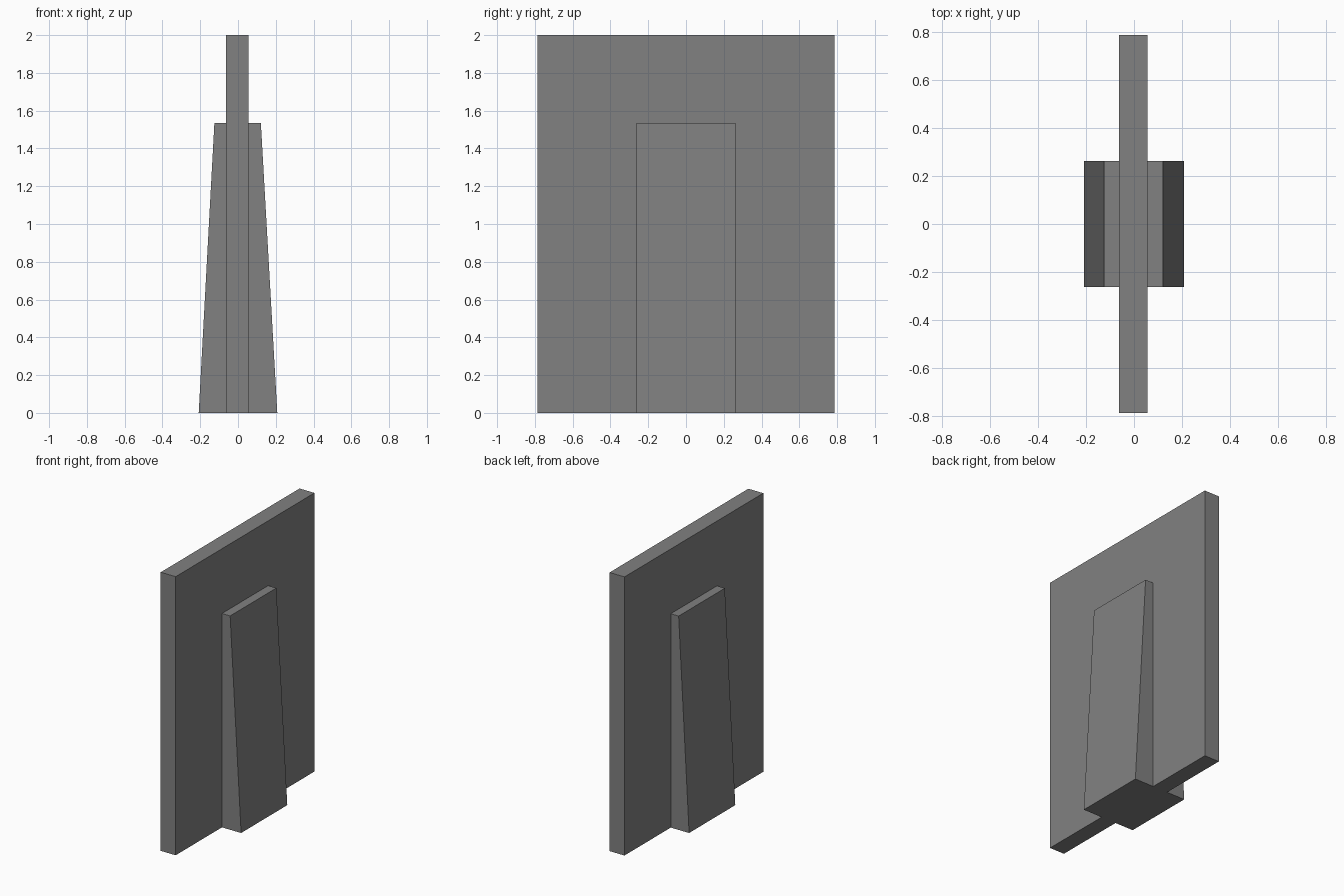
import bpy

if "Cube" in bpy.data.objects:
    bpy.data.objects.remove(bpy.data.objects["Cube"])

grey = bpy.data.materials.new("plain_grey")
grey.diffuse_color = (0.22, 0.22, 0.22, 1)
grey.use_nodes = True
grey.node_tree.nodes["Principled BSDF"].inputs["Base Color"].default_value = grey.diffuse_color


def extrude_profile(name, profile, half_depth):
    """Solid from an x/z outline (counter-clockwise seen from the front), extruded along y."""
    n = len(profile)
    verts = [(x, y, z) for y in (-half_depth, half_depth) for x, z in profile]
    faces = [tuple(range(n)), tuple(reversed(range(n, 2 * n)))]
    faces += [(i, i + n, (i + 1) % n + n, (i + 1) % n) for i in range(n)]
    mesh = bpy.data.meshes.new(name)
    mesh.from_pydata(verts, [], faces)
    mesh.materials.append(grey)
    mesh.update()
    obj = bpy.data.objects.new(name, mesh)
    bpy.context.collection.objects.link(obj)
    return obj


# Upright slab
LEFT, RIGHT = -0.0625, 0.056
extrude_profile("slab", [(LEFT, 0), (RIGHT, 0), (RIGHT, 2), (LEFT, 2)], 0.787)

# Tapered buttress against each broad face
TOP = 1.535
extrude_profile("right_buttress",
                [(RIGHT, 0), (0.208, 0), (0.121, TOP), (RIGHT, TOP)], 0.262)
extrude_profile("left_buttress",
                [(-0.208, 0), (LEFT, 0), (LEFT, TOP), (-0.125, TOP)], 0.262)
